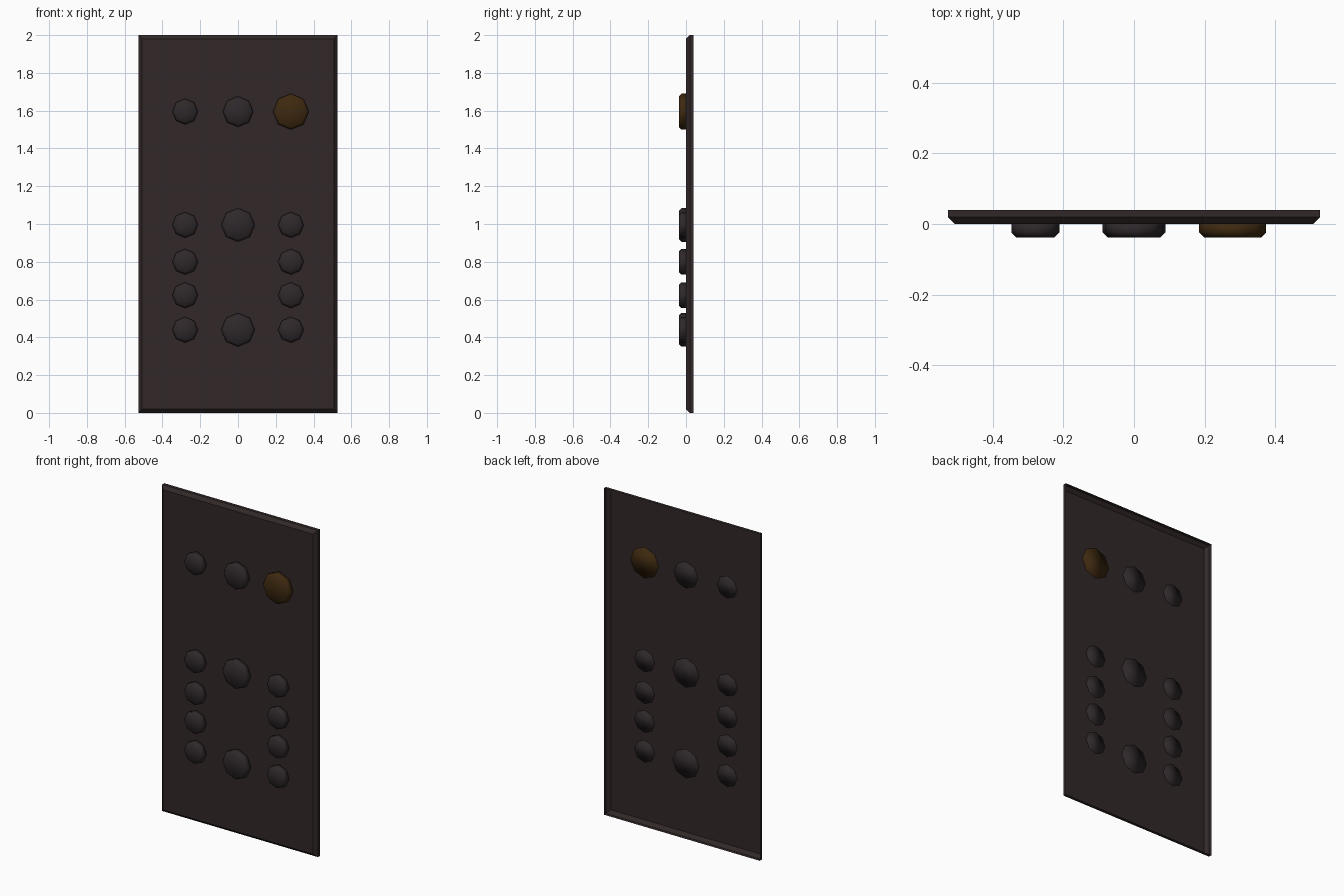
import bpy, bmesh, math

if "Cube" in bpy.data.objects:
    bpy.data.objects.remove(bpy.data.objects["Cube"])


def material(name, rgb):
    m = bpy.data.materials.new(name)
    m.diffuse_color = (*rgb, 1.0)
    m.use_nodes = True
    m.node_tree.nodes["Principled BSDF"].inputs["Base Color"].default_value = m.diffuse_color
    return m


PANEL = material("dark brown", (0.032, 0.021, 0.021))
BUTTON = material("charcoal", (0.028, 0.021, 0.023))
GOLD = material("dark gold", (0.048, 0.022, 0.005))


def loft(name, rings, mat, cap_back, smooth):
    """Skin a list of point rings from front to back; cap the front, optionally the back."""
    bm = bmesh.new()
    loops = [[bm.verts.new(p) for p in ring] for ring in rings]
    for a, b in zip(loops, loops[1:]):
        n = len(a)
        for i in range(n):
            j = (i + 1) % n
            bm.faces.new((a[i], b[i], b[j], a[j]))
    bm.faces.new(loops[0])
    if cap_back:
        bm.faces.new(loops[-1][::-1])
    for f in bm.faces:
        f.smooth = smooth
    bm.normal_update()
    me = bpy.data.meshes.new(name)
    bm.to_mesh(me)
    bm.free()
    me.materials.append(mat)
    ob = bpy.data.objects.new(name, me)
    bpy.context.collection.objects.link(ob)
    return ob


def rect(inset, y):
    w, lo, hi = 0.528 - inset, inset, 2.0 - inset
    return [(-w, y, lo), (w, y, lo), (w, y, hi), (-w, y, hi)]


def octagon(x, z, r, y):
    return [(x + r * math.cos(i * math.pi / 4), y, z + r * math.sin(i * math.pi / 4))
            for i in range(8)]


def button(name, x, z, r, mat=BUTTON):
    rings = [octagon(x, z, r - 0.014, -0.038), octagon(x, z, r, -0.024),
             octagon(x, z, r, 0.002)]
    loft(name, rings, mat, True, True)


# Panel: shallow tray, chamfered front edge, open at the back
loft("panel", [rect(0.02, 0.0), rect(0.0, 0.02), rect(0.0, 0.04)], PANEL, False, False)

# Two side columns of small buttons
for side, x in (("left", -0.28), ("right", 0.28)):
    for k, z in enumerate((0.995, 0.80, 0.623, 0.44)):
        button(f"{side}_button_{k + 1}", x, z, 0.068)

# Large centre buttons
for label, z in (("upper", 0.995), ("lower", 0.44)):
    button(f"{label}_centre_button", 0.0, z, 0.089)

# Top row, growing to the right
button("top_small_button", -0.28, 1.595, 0.068)
button("top_medium_button", 0.0, 1.595, 0.081)
button("top_gold_button", 0.28, 1.595, 0.095, GOLD)
